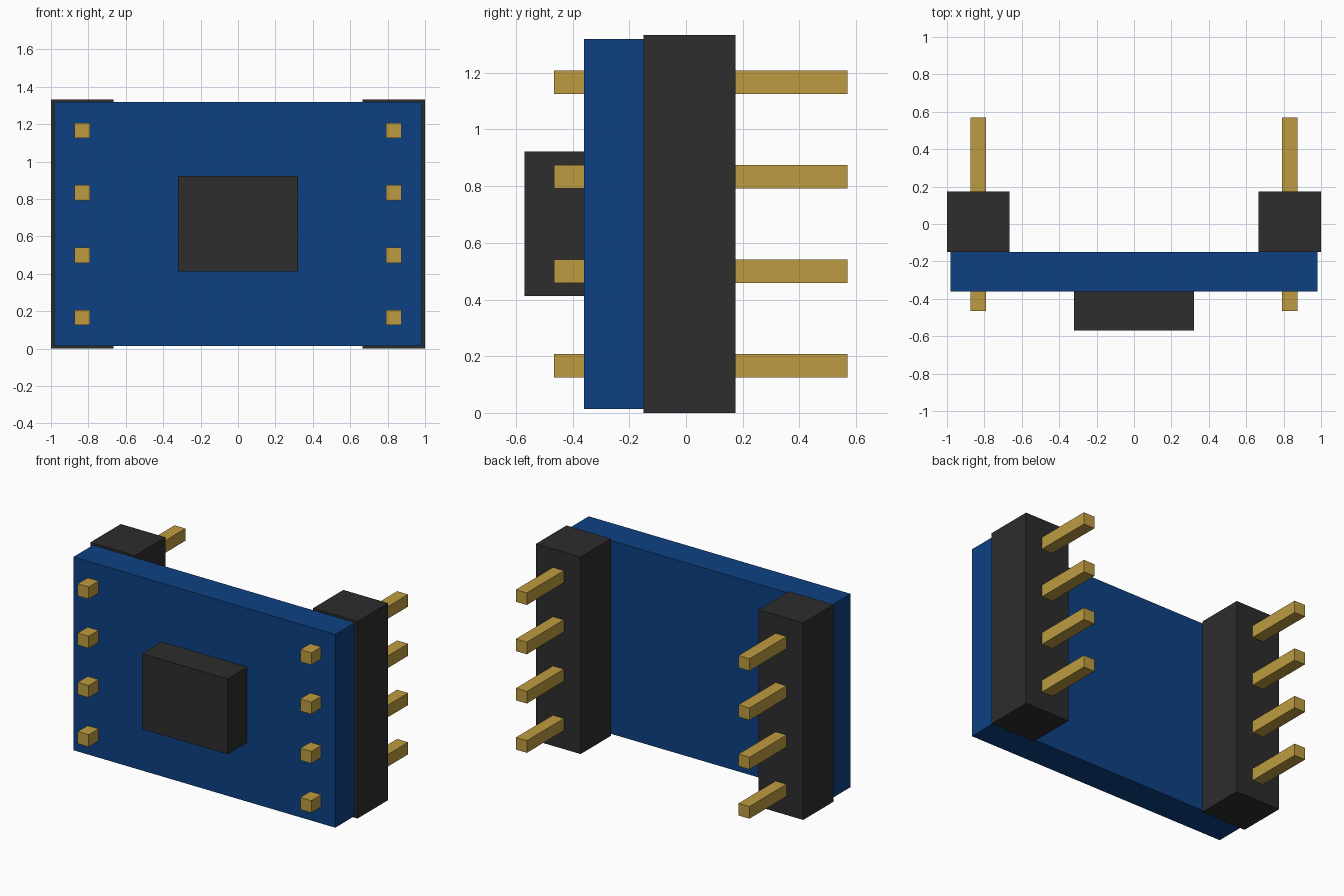
import bpy

old = bpy.data.objects.get("Cube")
if old:
    bpy.data.objects.remove(old, do_unlink=True)


def material(name, rgb):
    m = bpy.data.materials.new(name)
    m.use_nodes = True
    m.diffuse_color = (*rgb, 1)
    m.node_tree.nodes["Principled BSDF"].inputs["Base Color"].default_value = (*rgb, 1)
    return m


def box(name, x, y, z, mat):
    """Box spanning the given (low, high) range on each axis."""
    spans = (x, y, z)
    bpy.ops.mesh.primitive_cube_add(size=1, location=[(a + b) / 2 for a, b in spans])
    ob = bpy.context.object
    ob.name = name
    ob.scale = [b - a for a, b in spans]
    bpy.ops.object.transform_apply(location=False, rotation=False, scale=True)
    ob.data.materials.append(mat)
    return ob


blue = material("board blue", (0.004, 0.053, 0.223))
black = material("plastic black", (0.026, 0.026, 0.026))
gold = material("pin gold", (0.51, 0.33, 0.052))

# Circuit board and the chip on its front
box("board", (-0.98, 0.98), (-0.36, -0.15), (0.013, 1.32), blue)
box("chip", (-0.32, 0.32), (-0.57, -0.36), (0.413, 0.923), black)

# A header strip with four square pins on each side
height = 1.333
pitch = height / 4
half = 0.041
for side, label in ((1, "left"), (-1, "right")):
    cx = side * 0.833
    box(f"{label}_header", (cx - 0.167, cx + 0.167), (-0.15, 0.175), (0, height), black)
    for i in range(4):
        cz = pitch * (i + 0.5)
        box(f"{label}_pin_{i + 1}", (cx - half, cx + half), (-0.465, 0.57),
            (cz - half, cz + half), gold)
